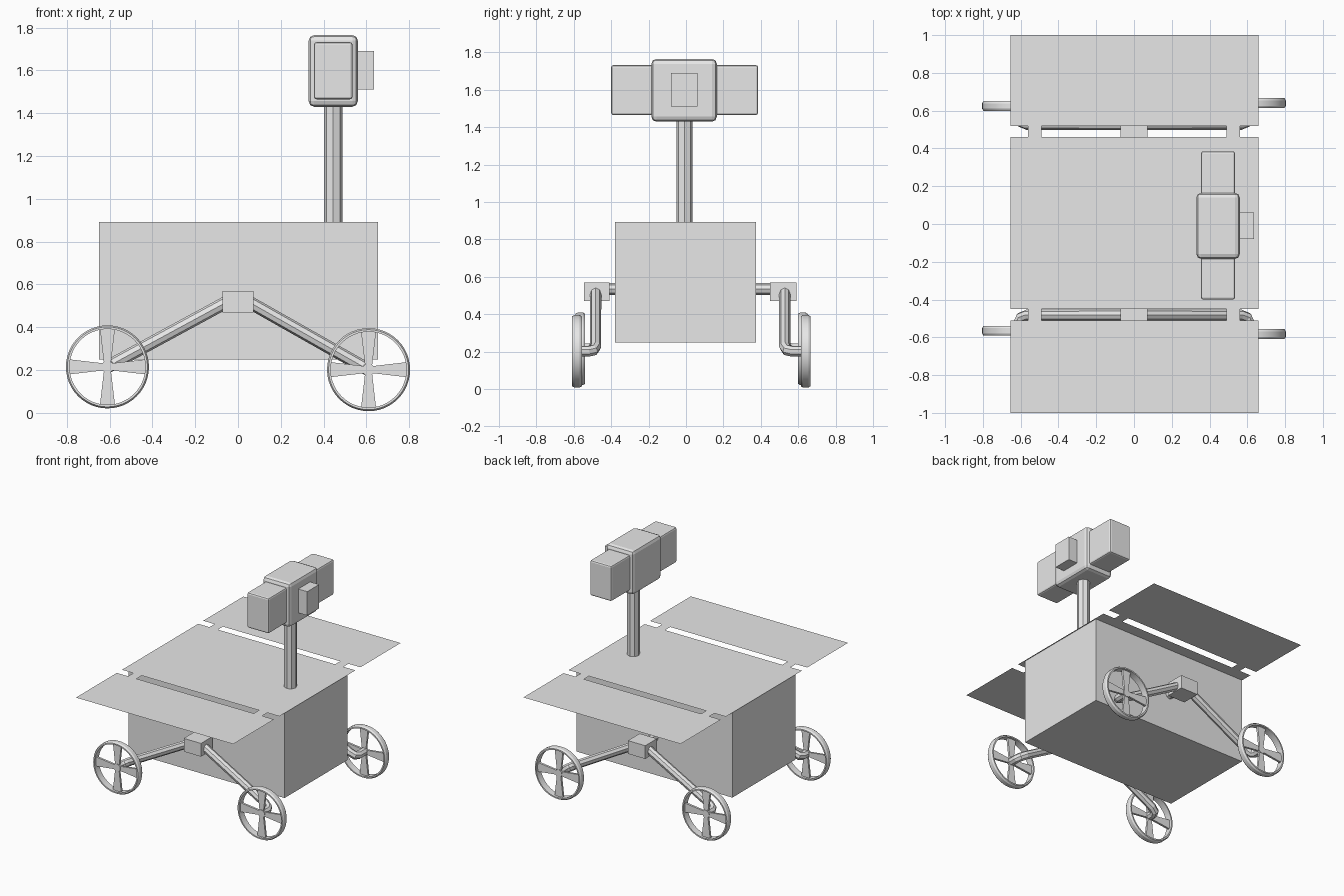
import bpy, bmesh, math
from mathutils import Matrix, Vector

if "Cube" in bpy.data.objects:
    bpy.data.objects.remove(bpy.data.objects["Cube"])

grey = bpy.data.materials.new("plain_grey")
grey.diffuse_color = (0.8, 0.8, 0.8, 1)
grey.use_nodes = True
grey.node_tree.nodes["Principled BSDF"].inputs["Base Color"].default_value = grey.diffuse_color


def add_mesh(name, bm, smooth=False):
    bmesh.ops.recalc_face_normals(bm, faces=bm.faces[:])
    me = bpy.data.meshes.new(name)
    bm.to_mesh(me)
    bm.free()
    me.materials.append(grey)
    ob = bpy.data.objects.new(name, me)
    bpy.context.collection.objects.link(ob)
    if smooth:
        bpy.ops.object.select_all(action='DESELECT')
        ob.select_set(True)
        bpy.context.view_layer.objects.active = ob
        bpy.ops.object.shade_smooth_by_angle(angle=math.radians(30))
    return ob


def box(name, lo, hi, bevel=0):
    lo, hi = Vector(lo), Vector(hi)
    bm = bmesh.new()
    m = Matrix.Translation((lo + hi) / 2) @ Matrix.Diagonal((*(hi - lo), 1))
    bmesh.ops.create_cube(bm, size=1, matrix=m)
    if bevel:
        bmesh.ops.bevel(bm, geom=bm.edges[:], offset=bevel, segments=2,
                        profile=0.5, affect='EDGES')
    return add_mesh(name, bm)


def tube(name, points, radius, resolution=2):
    """Faceted tube along a poly line."""
    cu = bpy.data.curves.new(name, 'CURVE')
    cu.dimensions = '3D'
    cu.bevel_depth, cu.bevel_resolution, cu.use_fill_caps = radius, resolution, True
    sp = cu.splines.new('POLY')
    sp.points.add(len(points) - 1)
    for p, co in zip(sp.points, points):
        p.co = (*co, 1)
        sp.use_smooth = False
    cu.materials.append(grey)
    ob = bpy.data.objects.new(name, cu)
    bpy.context.collection.objects.link(ob)
    bpy.ops.object.select_all(action='DESELECT')
    ob.select_set(True)
    bpy.context.view_layer.objects.active = ob
    bpy.ops.object.convert(target='MESH')


def wheel(name, centre):
    cx, cy, cz = centre
    bm = bmesh.new()
    # crowned rim, profile given as (width offset, radius)
    profile = [(-.026, .177), (-.026, .187), (-.014, .194),
               (.014, .194), (.026, .187), (.026, .177)]
    n = 48
    rings = []
    for i in range(n):
        a = 2 * math.pi * i / n
        rings.append([bm.verts.new((cx + r * math.cos(a), cy + w, cz + r * math.sin(a)))
                      for w, r in profile])
    for i in range(n):
        a, b = rings[i], rings[(i + 1) % n]
        for j in range(len(profile)):
            k = (j + 1) % len(profile)
            bm.faces.new((a[j], a[k], b[k], b[j]))
    add_mesh(name + "_rim", bm, True)
    # four flared spokes
    bm = bmesh.new()
    for q in range(4):
        rot = Matrix.Translation(centre) @ Matrix.Rotation(q * math.pi / 2, 4, 'Y')
        outline = [(.016, .015), (.035, .178), (-.035, .178), (-.016, .015)]
        f = [bm.verts.new(rot @ Vector((x, -.008, z))) for x, z in outline]
        b = [bm.verts.new(rot @ Vector((x, .008, z))) for x, z in outline]
        bm.faces.new(f)
        bm.faces.new(b[::-1])
        for j in range(4):
            k = (j + 1) % 4
            bm.faces.new((f[j], b[j], b[k], f[k]))
    add_mesh(name + "_spokes", bm)


# Body
box("body", (-.65, -.38, .25), (.655, .375, .893))

# Flat deck, outer panels and their joining tabs
bm = bmesh.new()
for x0, x1, y0, y1 in ((-.655, .66, -.45, .46), (-.655, .66, .52, 1), (-.655, .66, -1, -.512),
                       (-.56, -.49, .46, .52), (.49, .56, .46, .52),
                       (-.56, -.49, -.512, -.45), (.49, .56, -.512, -.45)):
    bm.faces.new([bm.verts.new((x, y, .896)) for x, y in
                  ((x0, y0), (x1, y0), (x1, y1), (x0, y1))])
panels = add_mesh("solar_panels", bm)
if panels.data.polygons[0].normal.z < 0:
    panels.data.flip_normals()
for p in panels.data.polygons:
    if p.normal.z < 0:
        p.flip()

# Mast and camera head
tube("mast", [(.445, -.008, .88), (.445, -.008, 1.45)], .044)
box("head_middle", (.33, -.185, 1.43), (.56, .165, 1.765), .026)
box("head_sides", (.355, -.4, 1.465), (.535, .385, 1.732), .012)
box("lens_box", (.54, -.08, 1.51), (.635, .062, 1.69))

# Suspension: pivot, cross axle and two legs per side
for side, s, y_in, y_out, y_leg in (("front", -1, .41, .545, .483),
                                    ("back", 1, .45, .59, .528)):
    ys = sorted((s * y_in, s * y_out))
    box(side + "_pivot", (-.072, ys[0], .47), (.072, ys[1], .57))
    tube(side + "_axle", [(0, s * .36, .535), (0, s * (y_in + .02), .535)], .031)
    for end, d, zc in (("left", -1, .215), ("right", 1, .202)):
        yw = (.565 if d < 0 else .583) if s < 0 else (.625 if d < 0 else .64)
        xw = d * .61
        tube(f"{side}_{end}_leg",
             [(d * .03, s * y_leg, .53), (d * .565, s * y_leg, zc + .025),
              (d * .598, s * (y_leg + .012), zc + .006),
              (xw, s * (y_leg + .04), zc), (xw, s * (yw + .012), zc)], .03)
        wheel(f"{side}_{end}_wheel", (xw, s * yw, zc))
